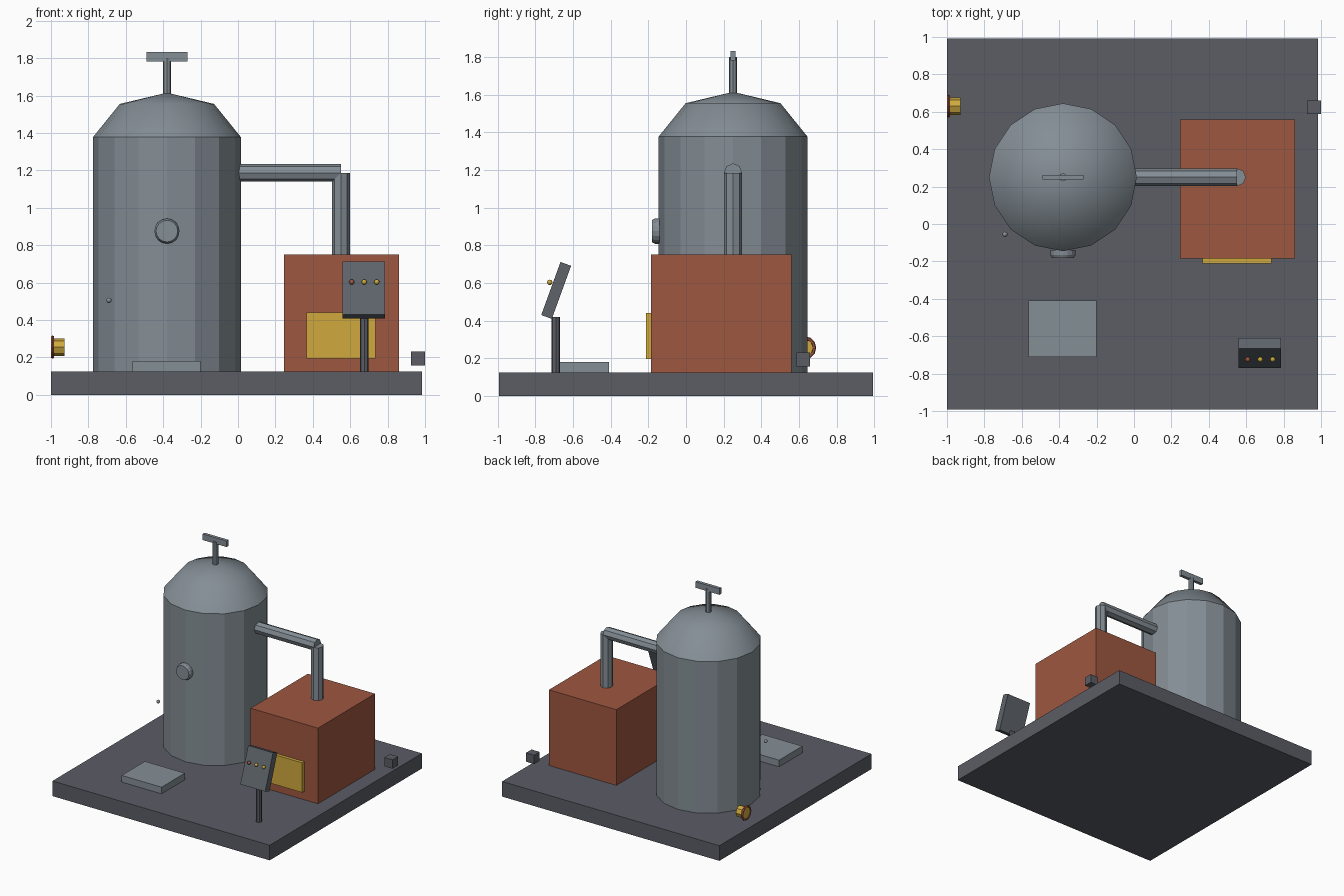
import bpy, bmesh, math
from mathutils import Vector

if "Cube" in bpy.data.objects:
    bpy.data.objects.remove(bpy.data.objects["Cube"])


def material(name, rgb):
    m = bpy.data.materials.new(name)
    lin = [((c / 255 + 0.055) / 1.055) ** 2.4 for c in rgb]
    m.diffuse_color = (*lin, 1)
    m.use_nodes = True
    m.node_tree.nodes["Principled BSDF"].inputs["Base Color"].default_value = m.diffuse_color
    return m


STEEL = material("steel_grey", (132, 142, 149))
DARK = material("dark_grey", (91, 93, 101))
PANEL = material("panel_grey", (94, 100, 106))
RUST = material("rust_red", (158, 87, 64))
GOLD = material("brass_yellow", (208, 170, 62))


def finish(name, bm, mat, smooth=None):
    bmesh.ops.recalc_face_normals(bm, faces=bm.faces[:])
    me = bpy.data.meshes.new(name)
    bm.to_mesh(me)
    bm.free()
    ob = bpy.data.objects.new(name, me)
    bpy.context.collection.objects.link(ob)
    me.materials.append(mat)
    if smooth:
        bpy.ops.object.select_all(action='DESELECT')
        ob.select_set(True)
        bpy.context.view_layer.objects.active = ob
        bpy.ops.object.shade_smooth_by_angle(angle=math.radians(smooth))
    return ob


def box(name, lo, hi, mat):
    """Box between two corners, with its origin at the middle."""
    lo, hi = Vector(lo), Vector(hi)
    bm = bmesh.new()
    bmesh.ops.create_cube(bm, size=1)
    bmesh.ops.scale(bm, vec=hi - lo, verts=bm.verts)
    ob = finish(name, bm, mat)
    ob.location = (lo + hi) / 2
    return ob


def rod(name, a, b, r, sides, mat, r2=None):
    """Cylinder or cone from point a to point b."""
    a, b = Vector(a), Vector(b)
    bm = bmesh.new()
    bmesh.ops.create_cone(bm, cap_ends=True, segments=sides, radius1=r,
                          radius2=r if r2 is None else r2, depth=(b - a).length)
    ob = finish(name, bm, mat)
    ob.location = (a + b) / 2
    ob.rotation_euler = (b - a).to_track_quat('Z', 'Y').to_euler()
    return ob


def lathe(name, profile, sides, mat, closed=False, smooth=None):
    """Spin (radius, height) points around z."""
    bm = bmesh.new()
    vs = [bm.verts.new((r, 0, z)) for r, z in profile]
    pairs = list(zip(vs, vs[1:])) + ([(vs[-1], vs[0])] if closed else [])
    edges = [bm.edges.new(p) for p in pairs]
    bmesh.ops.spin(bm, geom=vs + edges, cent=(0, 0, 0), axis=(0, 0, 1),
                   angle=math.tau, steps=sides)
    bmesh.ops.remove_doubles(bm, verts=bm.verts, dist=1e-4)
    return finish(name, bm, mat, smooth)


def ball(name, loc, r, mat):
    bm = bmesh.new()
    bmesh.ops.create_uvsphere(bm, u_segments=12, v_segments=8, radius=r)
    finish(name, bm, mat, 60).location = loc


# Floor plate and loose floor items
box("base_plate", (-1, -0.993, 0), (0.985, 0.993, 0.125), DARK)
box("floor_slab", (-0.565, -0.712, 0.125), (-0.2, -0.408, 0.18), STEEL)
box("corner_block", (0.925, 0.588, 0.157), (1, 0.66, 0.23), DARK)

# Tank with faceted wall and smooth dome
TX, TY = -0.38, 0.25
rod("tank_body", (TX, TY, 0.125), (TX, TY, 1.378), 0.395, 16, STEEL)
dome = lathe("tank_dome", [(0.395, 1.378), (0.252, 1.555), (0, 1.615)], 16, STEEL, smooth=60)
dome.location = (TX, TY, 0)

# Handle on top
rod("handle_stem", (TX, TY, 1.6), (TX, TY, 1.8), 0.022, 8, STEEL)
box("handle_bar", (TX - 0.11, TY - 0.013, 1.782), (TX + 0.11, TY + 0.013, 1.832), STEEL)

# Gauge on the tank front
rod("gauge_rim", (TX, -0.14, 0.875), (TX, -0.165, 0.875), 0.067, 16, STEEL)
rod("gauge_face", (TX, -0.165, 0.875), (TX, -0.182, 0.875), 0.067, 16, STEEL, 0.058)
ball("gauge_bead", (-0.69, -0.055, 0.505), 0.014, STEEL)

# Pipe from tank to furnace
rod("pipe_across", (-0.02, TY, 1.187), (0.55, TY, 1.187), 0.048, 8, STEEL)
rod("pipe_down", (0.55, TY, 0.74), (0.55, TY, 1.185), 0.048, 8, STEEL)

# Furnace and its door
box("furnace", (0.245, -0.185, 0.125), (0.86, 0.56, 0.75), RUST)
box("furnace_door", (0.365, -0.212, 0.195), (0.735, -0.185, 0.44), GOLD)

# Control panel on a post, leaning back
rod("panel_post", (0.675, -0.692, 0.125), (0.675, -0.692, 0.42), 0.023, 8, DARK)
panel = box("control_panel", (0.56, -0.72, 0.41), (0.787, -0.66, 0.71), PANEL)
panel.rotation_euler.x = math.radians(-20)
for i, m in enumerate((RUST, GOLD, GOLD)):
    ball(f"panel_lamp_{i + 1}", (0.608 + 0.067 * i, -0.724, 0.603), 0.014, m)

# Valve with hand wheel on the left edge
rod("valve_body", (-0.995, 0.63, 0.255), (-0.928, 0.63, 0.255), 0.047, 8, GOLD)
ring = [(0.052 + 0.01 * math.cos(i * math.tau / 6), 0.009 * math.sin(i * math.tau / 6))
        for i in range(6)]
wheel = lathe("valve_wheel", ring, 12, RUST, closed=True)
wheel.location = (-0.991, 0.63, 0.255)
wheel.rotation_euler.y = math.pi / 2
